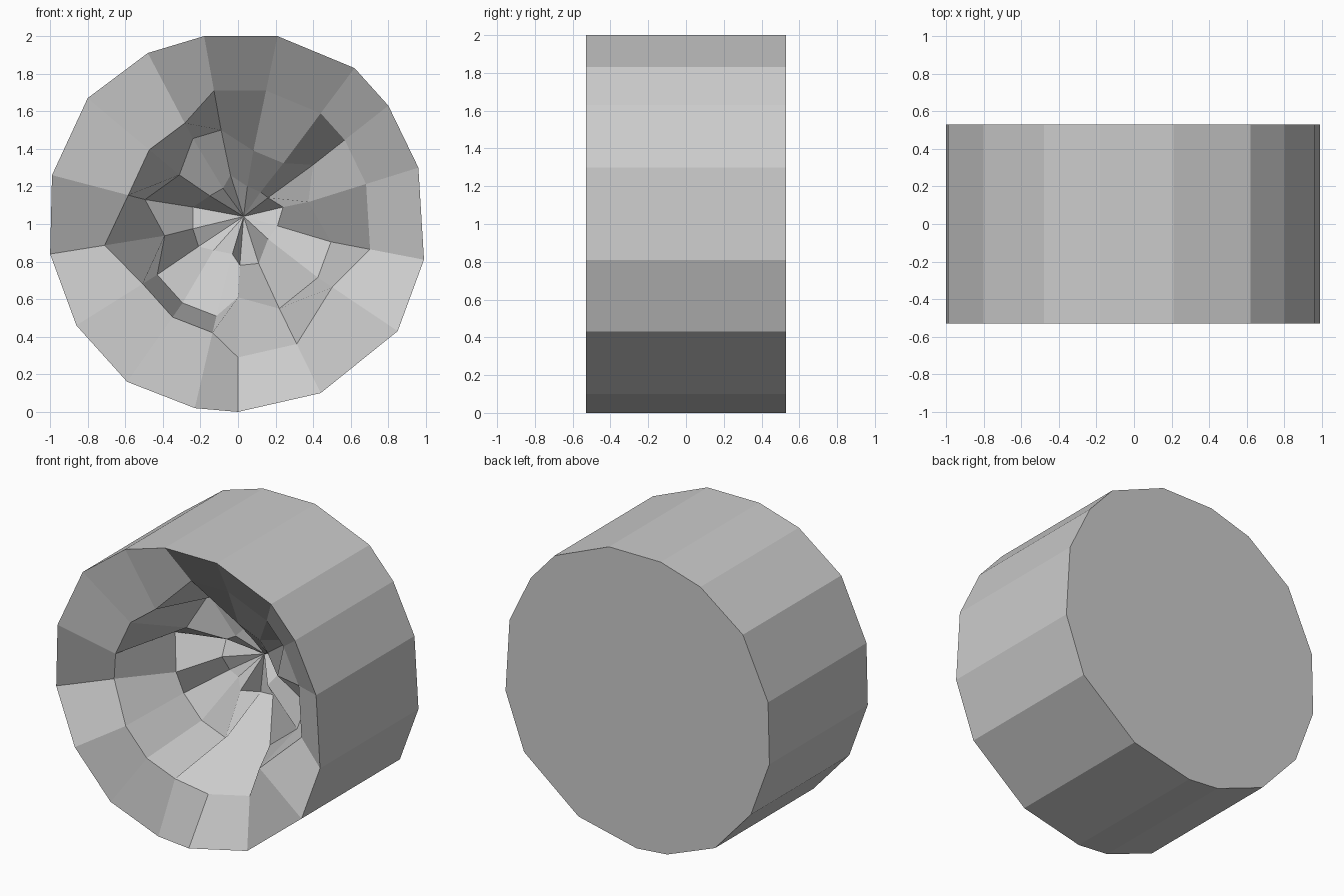
import bpy, bmesh

if "Cube" in bpy.data.objects:
    bpy.data.objects.remove(bpy.data.objects["Cube"])

FRONT, BACK = -0.53, 0.53

# Irregular 16-sided outline (x, z), clockwise from the top
outline = [(-.18, 2), (.21, 2), (.62, 1.83), (.80, 1.63), (.96, 1.30), (.99, .81),
           (.85, .43), (.44, .10), (0, 0), (-.23, .02), (-.59, .16), (-.86, .46),
           (-1, .84), (-.99, 1.26), (-.80, 1.67), (-.48, 1.91)]

# Innermost ring of the hollow (x, z, depth)
throat = [(-.04, 1.26, .75), (.05, 1.2, .62), (.12, 1.17, .62), (.16, 1.14, .62),
          (.24, 1.09, .75), (.21, .99, .68), (.16, .92, .62), (.11, .79, .75),
          (.01, .78, .76), (-.03, .84, .60), (-.13, .86, .72), (-.21, .88, .74),
          (-.24, .975, .70), (-.24, 1.09, .75), (-.15, 1.15, .62), (-.08, 1.19, .62)]

bm = bmesh.new()


def ring(points):
    return [bm.verts.new((x, FRONT + d, z)) for x, z, d in points]


def rough_ring(pattern, wide, narrow):
    """Shrink the outline towards the axis, using (scale, depth) per corner."""
    pts = []
    for key, (x, z) in zip(pattern, outline):
        s, d = wide if key == "W" else narrow
        pts.append((x * s, 1 + (z - 1) * s, d))
    return ring(pts)


# Outer wall, then craggy rings stepping into the hollow
rings = [
    ring([(x, z, BACK - FRONT) for x, z in outline]),
    ring([(x, z, 0) for x, z in outline]),
    rough_ring("WWWWWWNWWNNNWNNN", (.71, .21), (.59, .045)),
    rough_ring("WNNWNWWWNWWWNWNW", (.50, .56), (.39, .42)),
    ring(throat),
]
n = len(outline)
for a, b in zip(rings, rings[1:]):
    for i in range(n):
        j = (i + 1) % n
        bm.faces.new((a[i], a[j], b[j], b[i]))

# Flat back and the deepest point of the hollow
bm.faces.new(rings[0])
tip = bm.verts.new((.03, FRONT + .77, 1.04))
for i in range(n):
    bm.faces.new((rings[-1][i], rings[-1][(i + 1) % n], tip))

bmesh.ops.recalc_face_normals(bm, faces=bm.faces)
mesh = bpy.data.meshes.new("hollow_log_block")
bm.to_mesh(mesh)
bm.free()
bpy.context.collection.objects.link(bpy.data.objects.new("hollow_log_block", mesh))
